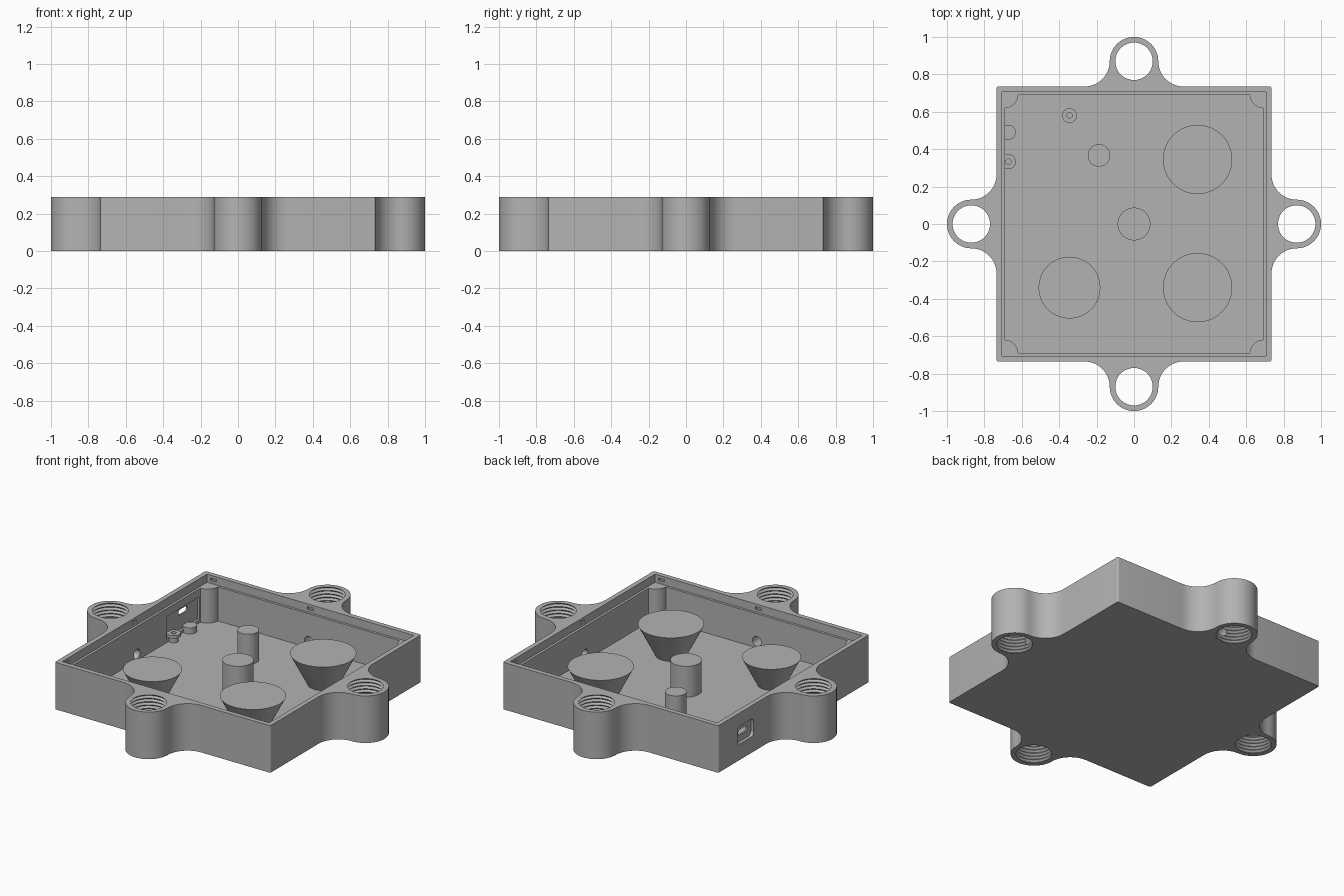
import bpy, bmesh, math
from mathutils import Matrix, Vector

cube = bpy.data.objects.get("Cube")
if cube:
    bpy.data.objects.remove(cube, do_unlink=True)

HEIGHT, HALF, INNER, LIP = 0.29, 0.735, 0.69, 0.705
FLOOR, LEDGE = 0.03, 0.24
LUG, LUG_R, HOLE_R = 0.87, 0.13, 0.10

grey = bpy.data.materials.new("plain_grey")
grey.use_nodes = True
grey.diffuse_color = (0.45, 0.45, 0.45, 1)
grey.node_tree.nodes["Principled BSDF"].inputs["Base Color"].default_value = (0.45, 0.45, 0.45, 1)


def make(name, bm):
    bmesh.ops.recalc_face_normals(bm, faces=bm.faces)
    mesh = bpy.data.meshes.new(name)
    bm.to_mesh(mesh)
    bm.free()
    mesh.materials.append(grey)
    obj = bpy.data.objects.new(name, mesh)
    bpy.context.collection.objects.link(obj)
    return obj


def arc(cx, cy, r, a0, a1, n):
    angles = [math.radians(a0 + (a1 - a0) * i / n) for i in range(n + 1)]
    return [(cx + r * math.cos(a), cy + r * math.sin(a)) for a in angles]


def prism(name, outline, z0, z1):
    bm = bmesh.new()
    face = bm.faces.new([bm.verts.new((x, y, z0)) for x, y in outline])
    top = bmesh.ops.extrude_face_region(bm, geom=[face])["geom"]
    bmesh.ops.translate(bm, vec=(0, 0, z1 - z0),
                        verts=[v for v in top if isinstance(v, bmesh.types.BMVert)])
    return make(name, bm)


def box(name, lo, hi):
    bm = bmesh.new()
    lo, hi = Vector(lo), Vector(hi)
    bmesh.ops.create_cube(bm, size=1, matrix=Matrix.Translation((lo + hi) / 2)
                          @ Matrix.Diagonal((*(hi - lo), 1)))
    return make(name, bm)


def lathe(name, x, y, profile, n=48):
    # revolve (radius, z) points, closing both ends with a disc
    bm = bmesh.new()
    rings = [[bm.verts.new((x + px, y + py, z)) for px, py in arc(0, 0, r, 0, 360 - 360 / n, n - 1)]
             for r, z in profile]
    for a, b in zip(rings, rings[1:]):
        for i in range(n):
            j = (i + 1) % n
            bm.faces.new((a[i], a[j], b[j], b[i]))
    bm.faces.new(rings[0])
    bm.faces.new(rings[-1])
    return make(name, bm)


def cut(target, cutter):
    cutter.hide_render = True
    mod = target.modifiers.new("cut", 'BOOLEAN')
    mod.operation, mod.solver, mod.object = 'DIFFERENCE', 'EXACT', cutter
    bpy.context.view_layer.objects.active = target
    bpy.ops.object.modifier_apply(modifier=mod.name)
    bpy.data.objects.remove(cutter, do_unlink=True)


def smooth(obj):
    bpy.ops.object.select_all(action='DESELECT')
    obj.select_set(True)
    bpy.context.view_layer.objects.active = obj
    bpy.ops.object.shade_smooth_by_angle(angle=math.radians(30))


# Case outline: one side with its filleted lug, turned four times
fillet = LUG - HALF
side = arc(-LUG_R - fillet, -LUG, fillet, 90, 0, 12)
side += arc(0, -LUG, LUG_R, 180, 360, 32)[1:]
side += arc(LUG_R + fillet, -LUG, fillet, 180, 90, 12)[1:]
side += arc(HALF - 0.01, -HALF + 0.01, 0.01, -90, 0, 4)
outline = []
for k in range(4):
    turn = Matrix.Rotation(k * math.pi / 2, 2)
    outline += [tuple(turn @ Vector(p)) for p in side]
case = prism("case", outline, 0, HEIGHT)

# Cavity with a stepped lip for the lid
cut(case, box("cavity", (-INNER, -INNER, FLOOR), (INNER, INNER, 0.4)))
cut(case, box("lid_step", (-LIP, -LIP, LEDGE), (LIP, LIP, 0.4)))

# Threaded lug bores, cable holes and lid catches on each side
grooves = 28
thread = [(HOLE_R, -0.02)]
thread += [(HOLE_R + 0.011 * (i % 2), HEIGHT * i / grooves) for i in range(grooves + 1)]
thread += [(HOLE_R, HEIGHT + 0.02)]
for k in range(4):
    turn = Matrix.Rotation(k * math.pi / 2, 4, 'Z')
    cutters = [lathe("threaded_bore", 0, LUG, thread)]
    bm = bmesh.new()
    bmesh.ops.create_cone(bm, cap_ends=True, segments=24, radius1=0.03, radius2=0.03, depth=0.18,
                          matrix=Matrix.Translation((0, 0.75, 0.07)) @ Matrix.Rotation(math.pi / 2, 4, 'X'))
    cutters.append(make("cable_hole", bm))
    for x in (-0.66, 0):
        cutters.append(box("lid_catch", (x - 0.02, 0.69, 0.257), (x + 0.02, LIP + 0.012, 0.273)))
    for c in cutters:
        c.data.transform(turn)
        cut(case, c)


# Socket in the left-hand wall: inner pocket, outer rounded recess and slot
def rounded_slot(name, x0, x1, y, z, w, h, r):
    pts = []
    for sx, sy, a in ((1, 1, 0), (-1, 1, 90), (-1, -1, 180), (1, -1, 270)):
        pts += arc(sx * (w / 2 - r), sy * (h / 2 - r), r, a, a + 90, 6)
    obj = prism(name, pts, 0, x1 - x0)
    # local x, y, z become world y, z, x
    obj.data.transform(Matrix(((0, 0, 1, x0), (1, 0, 0, y), (0, 1, 0, z), (0, 0, 0, 1))))
    return obj


cut(case, box("inner_pocket", (-LIP, 0.29, 0.05), (-0.66, 0.61, 0.19)))
cut(case, rounded_slot("outer_recess", -0.78, -0.715, 0.47, 0.153, 0.16, 0.11, 0.025))
cut(case, rounded_slot("socket_slot", -0.78, -0.66, 0.47, 0.155, 0.085, 0.034, 0.014))
smooth(case)

# Quarter-round posts in the corners
for k in range(4):
    quarter = [(0.7, 0.7)] + [(0.7, 0.62)] + arc(INNER, INNER, 0.07, 270, 180, 12) + [(0.62, 0.7)]
    post = prism("corner_post", quarter, FLOOR - 0.005, LEDGE)
    post.data.transform(Matrix.Rotation(k * math.pi / 2, 4, 'Z'))
    smooth(post)

# Flared supports and plain pillars standing on the floor
base = FLOOR - 0.005
for name, x, y, low, high, top in (
        ("back_flared_support", 0.34, 0.345, 0.085, 0.185, 0.22),
        ("front_flared_support", 0.34, -0.34, 0.085, 0.185, 0.22),
        ("small_flared_support", -0.345, -0.34, 0.075, 0.165, 0.2),
        ("centre_pillar", 0, 0, 0.0875, 0.0875, 0.22),
        ("slim_pillar", -0.187, 0.367, 0.06, 0.06, 0.215),
        ("solid_stud", -0.672, 0.49, 0.04, 0.04, 0.068)):
    smooth(lathe(name, x, y, [(low, base), (high, top)], 64))

# Hollow studs with a wider head
for name, x, y in (("wall_screw_stud", -0.672, 0.333), ("floor_screw_stud", -0.345, 0.58)):
    smooth(lathe(name, x, y, [(0.028, base), (0.028, 0.062), (0.04, 0.062),
                              (0.04, 0.08), (0.015, 0.08), (0.015, 0.04)], 32))
